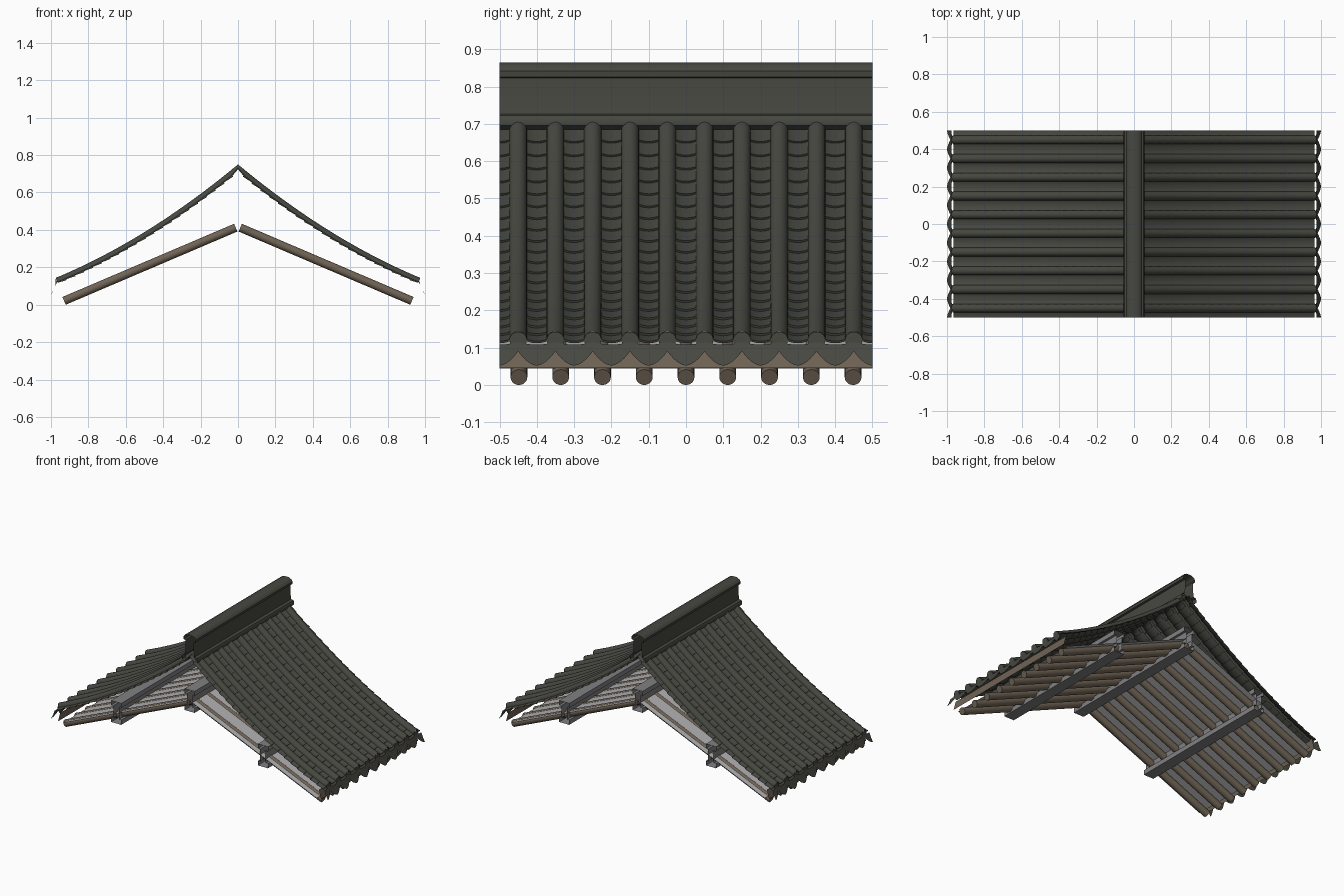
import bpy, math
from mathutils import Vector

if "Cube" in bpy.data.objects:
    bpy.data.objects.remove(bpy.data.objects["Cube"])


def mat(name, rgb):
    m = bpy.data.materials.new(name)
    m.diffuse_color = (*rgb, 1)
    m.use_nodes = True
    m.node_tree.nodes["Principled BSDF"].inputs["Base Color"].default_value = m.diffuse_color
    return m


TILE = mat("dark_tile", (0.062, 0.064, 0.052))
WOOD = mat("brown_wood", (0.16, 0.125, 0.09))
STEEL = mat("grey_beam", (0.22, 0.22, 0.23))
DECK = mat("pale_deck", (0.45, 0.45, 0.46))


def build(name, verts, faces, material, mirror=True, smooth=True):
    me = bpy.data.meshes.new(name)
    me.from_pydata(verts, [], faces)
    me.materials.append(material)
    ob = bpy.data.objects.new(name, me)
    bpy.context.collection.objects.link(ob)
    if mirror:
        ob.modifiers.new("Mirror", 'MIRROR').use_clip = False
    if smooth:
        bpy.context.view_layer.objects.active = ob
        ob.select_set(True)
        bpy.ops.object.shade_smooth_by_angle(angle=math.radians(35))
        ob.select_set(False)
    return ob


def add_grid(verts, faces, rows):
    """Append a quad surface through equally long rows of points."""
    base, n = len(verts), len(rows[0])
    for r in rows:
        verts.extend(r)
    for i in range(len(rows) - 1):
        for j in range(n - 1):
            a = base + i * n + j
            faces.append((a, a + 1, a + n + 1, a + n))


def extrude_y(name, profile, material, closed=False, mirror=True):
    """Open-ended shell running the full length of the roof."""
    pts = profile + profile[:1] if closed else profile
    v, f = [], []
    add_grid(v, f, [[(x, y, z) for x, z in pts] for y in (-0.5, 0.5)])
    return build(name, v, f, material, mirror)


def crest(x):
    """Height of the curved slope along the tops of the cover tiles."""
    return 0.75 - 0.83 * x + 0.213 * x * x


def normal(x):
    return Vector((0.83 - 0.426 * x, 0, 1)).normalized()


def surf(x, y, drop):
    """Point on the slope, drop below the crest line."""
    p = Vector((x, y, crest(x))) - normal(x) * drop
    return (max(p.x, 0), p.y, p.z)


EAVE = 0.975
COVER_YS = [-0.45 + 0.1 * i for i in range(10)]
R = 0.0235

# cover tiles: long half-round rows with end discs
v, f = [], []
for yc in COVER_YS:
    rows = []
    for i in range(25):
        x = EAVE * i / 24
        rows.append([surf(x, yc - R * math.cos(math.pi * k / 10), R * (1 - math.sin(math.pi * k / 10)))
                     for k in range(11)])
    add_grid(v, f, rows)
    b = len(v)
    v += [surf(EAVE + 0.002, yc - R * math.cos(math.pi * k / 10), R * (1 - math.sin(math.pi * k / 10)))
          for k in range(11)]
    v += [(EAVE, yc + R * 0.8, 0.1), (EAVE, yc - R * 0.8, 0.1)]
    f.append(tuple(range(b, b + 13)))
build("cover_tiles", v, f, TILE)

# pan tiles: overlapping troughs, each raised at its lower edge
v, f = [], []
N = 21
for i in range(11):
    yc = -0.5 + 0.1 * i
    lo, hi = max(yc - 0.042, -0.5), min(yc + 0.042, 0.5)
    ys = [lo + (hi - lo) * k / 8 for k in range(9)]

    def trough(x, lift):
        return [surf(x, y, 0.034 - 0.014 * ((y - yc) / 0.042) ** 2 - lift) for y in ys]
    for t in range(N):
        x0, x1 = EAVE * t / N, EAVE * (t + 1) / N
        add_grid(v, f, [trough(x0, 0), trough(x1, 0.006), trough(x1, 0)])
build("pan_tiles", v, f, TILE)

# drip tiles: flared lobes hanging from the eave
v, f = [], []
for i in range(11):
    yc = -0.5 + 0.1 * i
    lo, hi = max(yc - 0.05, -0.5), min(yc + 0.05, 0.5)
    rows = [[], [], []]
    for k in range(13):
        y = lo + (hi - lo) * k / 12
        u = abs(y - yc) / 0.05
        top = 0.108 + 0.008 * u * u
        bot = 0.052 + 0.038 * u ** 1.8
        for r, w in zip(rows, (0, 0.5, 1)):
            z = top + (bot - top) * w
            r.append((1.0 - 0.025 * ((z - 0.052) / 0.056) ** 0.8 if z > 0.052 else 1.0, y, z))
    add_grid(v, f, rows)
build("drip_tiles", v, f, TILE)

# ridge: hollow moulded wall with a rounded cap
half = [(0.04, 0.685), (0.054, 0.695), (0.056, 0.71), (0.05, 0.722), (0.034, 0.727),
        (0.03, 0.757), (0.03, 0.823), (0.042, 0.826), (0.044, 0.842), (0.036, 0.855), (0.018, 0.864)]
extrude_y("ridge", half + [(-x, z) for x, z in reversed(half)], TILE, mirror=False)

# rafters: nine round poles on each slope
A, B = Vector((0.012, 0, 0.412)), Vector((0.93, 0, 0.0205))
axis = (B - A).normalized()
up = Vector((-axis.z, 0, axis.x))
v, f = [], []
for i in range(-4, 5):
    ring = []
    for k in range(21):
        a = 2 * math.pi * k / 20
        ring.append(Vector((0, i * 0.112 + 0.0225 * math.cos(a), 0)) + up * 0.0225 * math.sin(a))
    b = len(v)
    add_grid(v, f, [[tuple(A + p) for p in ring], [tuple(B + p) for p in ring]])
    f += [tuple(range(b, b + 20)), tuple(range(b + 40, b + 20, -1))]
build("rafters", v, f, WOOD)

# pale boarding between the rafters, just below their tops
d0, d1 = A + up * 0.017, B + up * 0.017 - axis * 0.02
extrude_y("deck", [(d0.x, d0.z), (d1.x, d1.z)], DECK)

# eave board behind the drip tiles
extrude_y("eave_board", [(0.935, 0.105), (0.945, 0.065), (0.95, 0.046)], WOOD)


# beams: open-ended flanged sections along the length
def beam_profile(cx, cz):
    q = [(0.036, -0.07), (0.036, -0.04), (0.02, -0.04), (0.02, 0.04), (0.036, 0.04), (0.036, 0.07)]
    return [(cx + x, cz + z) for x, z in q] + [(cx - x, cz + z) for x, z in reversed(q)]


extrude_y("purlin", beam_profile(0.53, 0.215), STEEL, closed=True)
extrude_y("ridge_beam", beam_profile(0, 0.435), STEEL, closed=True, mirror=False)
